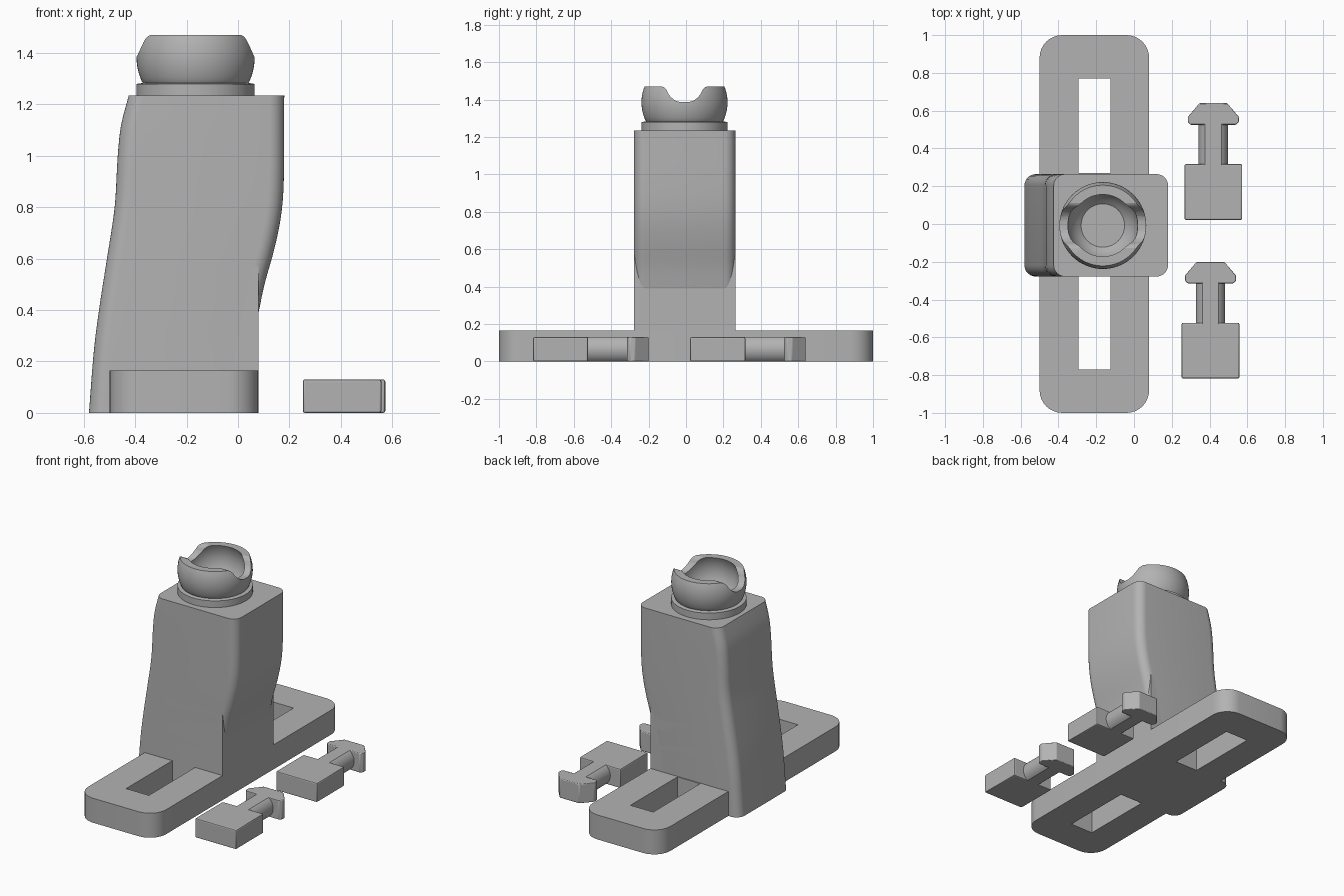
import bpy, bmesh
from math import sin, cos, pi, sqrt, radians

if "Cube" in bpy.data.objects:
    bpy.data.objects.remove(bpy.data.objects["Cube"])

GREY = (0.45, 0.45, 0.45, 1)
grey = bpy.data.materials.new("plain grey")
grey.use_nodes = True
grey.diffuse_color = GREY
grey.node_tree.nodes["Principled BSDF"].inputs["Base Color"].default_value = GREY


def loft(name, rings, smooth=30):
    """Skin a list of equal-length point rings and cap both ends."""
    bm = bmesh.new()
    loops = [[bm.verts.new(p) for p in ring] for ring in rings]
    n = len(loops[0])
    for a, b in zip(loops, loops[1:]):
        for i in range(n):
            j = (i + 1) % n
            bm.faces.new((a[i], a[j], b[j], b[i]))
    bm.faces.new(loops[0])
    bm.faces.new(loops[-1])
    bmesh.ops.recalc_face_normals(bm, faces=bm.faces[:])
    mesh = bpy.data.meshes.new(name)
    bm.to_mesh(mesh)
    bm.free()
    ob = bpy.data.objects.new(name, mesh)
    bpy.context.collection.objects.link(ob)
    mesh.materials.append(grey)
    finish(ob, smooth)
    return ob


def select(ob):
    bpy.ops.object.select_all(action="DESELECT")
    ob.select_set(True)
    bpy.context.view_layer.objects.active = ob


def finish(ob, angle=30):
    select(ob)
    bpy.ops.object.shade_smooth_by_angle(angle=radians(angle))


def cut(ob, cutter):
    mod = ob.modifiers.new("cut", "BOOLEAN")
    mod.operation, mod.solver, mod.object = "DIFFERENCE", "EXACT", cutter
    select(ob)
    bpy.ops.object.modifier_apply(modifier="cut")
    bpy.data.objects.remove(cutter)
    finish(ob)


def bevel(ob, width):
    mod = ob.modifiers.new("soft edges", "BEVEL")
    mod.width, mod.segments = width, 2
    select(ob)
    bpy.ops.object.modifier_apply(modifier="soft edges")
    finish(ob, 40)


def rounded_rect(x0, x1, y0, y1, r, z, n=8):
    pts = []
    corners = ((x1 - r, y1 - r), (x0 + r, y1 - r), (x0 + r, y0 + r), (x1 - r, y0 + r))
    for k, (cx, cy) in enumerate(corners):
        for i in range(n + 1):
            a = (k + i / n) * pi / 2
            pts.append((cx + r * cos(a), cy + r * sin(a), z))
    return pts


def box(name, x0, x1, y0, y1, z0, z1):
    return loft(name, [[(x0, y0, z), (x1, y0, z), (x1, y1, z), (x0, y1, z)] for z in (z0, z1)])


def curve(points, z):
    """Smooth interpolation through (z, x) points."""
    for i in range(len(points) - 1):
        (z1, x1), (z2, x2) = points[i], points[i + 1]
        if z <= z2:
            z0, x0 = points[max(i - 1, 0)]
            z3, x3 = points[min(i + 2, len(points) - 1)]
            m1, m2 = (x2 - x0) / (z2 - z0), (x3 - x1) / (z3 - z1)
            h, t = z2 - z1, (z - z1) / (z2 - z1)
            return ((2*t**3 - 3*t*t + 1) * x1 + (t**3 - 2*t*t + t) * h * m1
                    + (3*t*t - 2*t**3) * x2 + (t**3 - t*t) * h * m2)
    return points[-1][1]


# Slotted foot plate
plate = loft("base_plate", [rounded_rect(-0.5, 0.08, -1, 1, 0.12, z) for z in (0, 0.165)])
for s in (-1, 1):
    y0, y1 = sorted((s * 0.27, s * 0.77))
    cut(plate, box("slot_cutter", -0.295, -0.125, y0, y1, -0.1, 0.3))

# Leaning tower with rounded upright edges
LEFT = [(0, -0.58), (0.25, -0.56), (0.42, -0.538), (0.6, -0.51), (0.8, -0.48),
        (1.0, -0.468), (1.12, -0.455), (1.235, -0.425)]
RIGHT = [(0, 0.03), (0.25, 0.05), (0.39, 0.08), (0.5, 0.103), (0.64, 0.142),
         (0.77, 0.168), (0.9, 0.178), (1.235, 0.18)]
Y0, Y1, TOP, STEPS = -0.278, 0.264, 1.235, 30
levels = [TOP * i / STEPS for i in range(STEPS + 1)]
loft("tower", [rounded_rect(curve(LEFT, z), curve(RIGHT, z), Y0, Y1, 0.06, z) for z in levels])
box("tower_foot", -0.35, 0.08, Y0, Y1, 0, 0.57)

# Collar and hollow ball socket, turned as one profile
CX, CY, CZ, RIM = -0.165, -0.008, 1.385, 1.47


def sphere_arc(radius, z0, z1, n=12):
    zs = [z0 + (z1 - z0) * i / n for i in range(n + 1)]
    return [(sqrt(radius**2 - (z - CZ)**2), z) for z in zs]


profile = [(0.23, 1.23), (0.23, 1.28), (0.205, 1.284)]
profile += sphere_arc(0.23, 1.29, RIM) + sphere_arc(0.185, RIM, 1.24)
turn = [2 * pi * i / 64 for i in range(64)]
socket = loft("ball_socket", [[(CX + r * cos(a), CY + r * sin(a), z) for a in turn]
                              for r, z in profile])

# Saddle notch running across the socket
half = [(0.125, 1.5), (0.122, 1.471), (0.107, 1.465), (0.096, 1.452), (0.086, 1.43),
        (0.07, 1.41), (0.048, 1.394), (0.025, 1.387)]
outline = half + [(-y, z) for y, z in reversed(half)]
cut(socket, loft("notch_cutter", [[(x, CY + y, z) for y, z in outline]
                                  for x in (CX - 0.4, CX + 0.4)]))

# Two loose locking clips: block, round neck and arrow head
H = 0.13
head_half = [(0.073, 0.64), (0.135, 0.567), (0.135, 0.54), (0.12, 0.525)]
head = head_half + [(-x, y) for x, y in reversed(head_half)]
for side, cx, dy in (("back", 0.42, 0), ("front", 0.405, -0.84)):
    block = box(side + "_clip_block", cx - 0.153, cx + 0.153, 0.022 + dy, 0.317 + dy, 0, H)
    bevel(block, 0.008)
    loft(side + "_clip_neck",
         [[(cx + 0.078 * cos(a), y + dy, min(H, max(0, H / 2 + 0.078 * sin(a)))) for a in turn]
          for y in (0.3, 0.54)])
    tip = loft(side + "_clip_head", [[(cx + x, y + dy, z) for x, y in head] for z in (0, H)])
    bevel(tip, 0.005)
